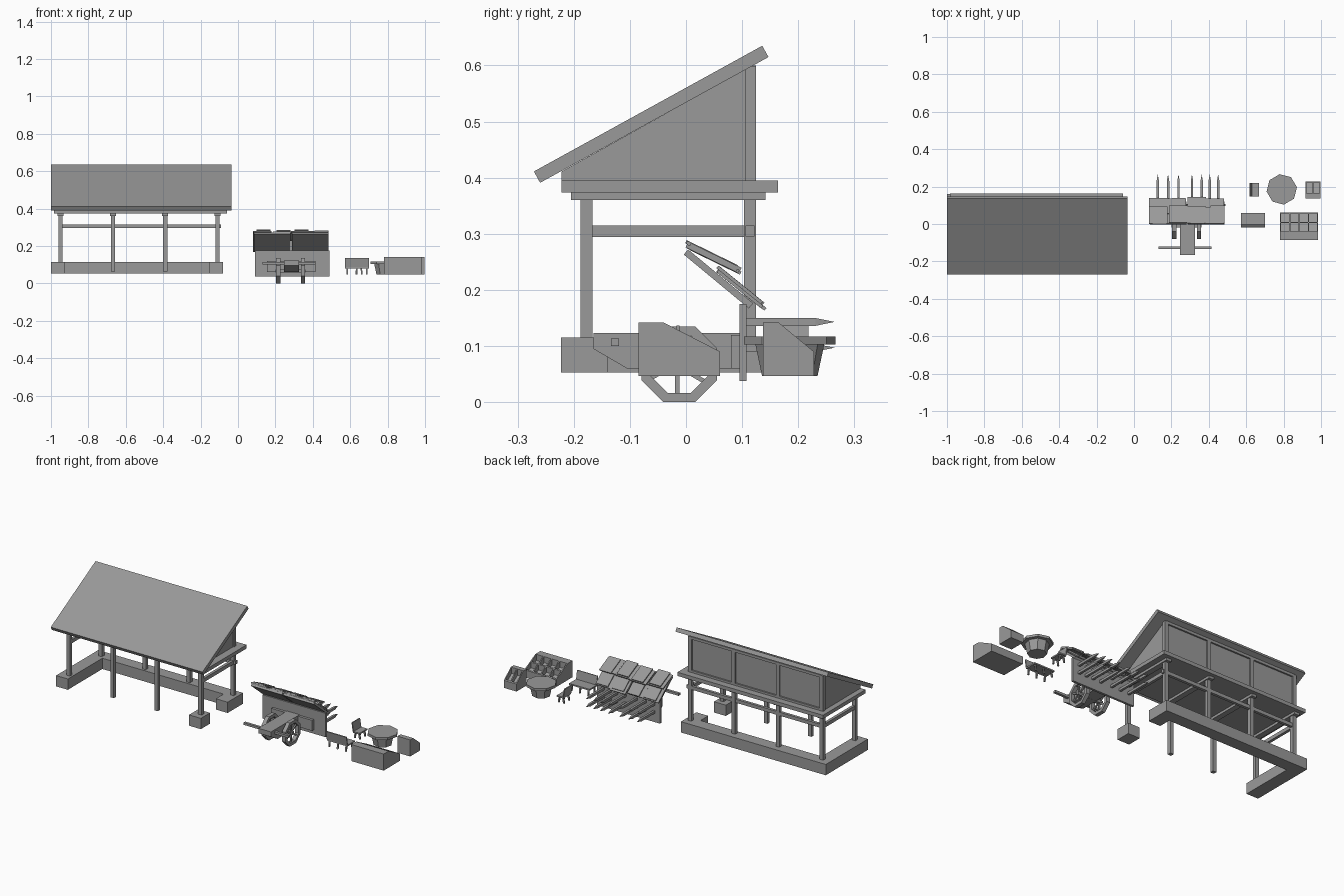
import bpy, bmesh, math, random
from mathutils import Vector, Matrix

random.seed(4)
cube = bpy.data.objects.get("Cube")
if cube:
    bpy.data.objects.remove(cube, do_unlink=True)

grey = bpy.data.materials.new("plain_grey")
grey.use_nodes = True
colour = (0.32, 0.32, 0.32, 1)
grey.diffuse_color = colour
grey.node_tree.nodes["Principled BSDF"].inputs["Base Color"].default_value = colour


def finish(name, bm):
    bmesh.ops.recalc_face_normals(bm, faces=bm.faces)
    mesh = bpy.data.meshes.new(name)
    bm.to_mesh(mesh)
    bm.free()
    mesh.materials.append(grey)
    obj = bpy.data.objects.new(name, mesh)
    bpy.context.collection.objects.link(obj)
    return obj


def prism(name, profile, x0, x1):
    """Extrude a (y, z) outline from x0 to x1."""
    bm = bmesh.new()
    face = bm.faces.new([bm.verts.new((x0, y, z)) for y, z in profile])
    ext = bmesh.ops.extrude_face_region(bm, geom=[face])
    verts = [v for v in ext["geom"] if isinstance(v, bmesh.types.BMVert)]
    bmesh.ops.translate(bm, verts=verts, vec=(x1 - x0, 0, 0))
    return finish(name, bm)


def box(name, x0, x1, y0, y1, z0, z1):
    return prism(name, [(y0, z0), (y1, z0), (y1, z1), (y0, z1)], x0, x1)


def plank(name, a, b, thick, x0, x1):
    """Sloped board with its underside running from a to b in the yz plane."""
    a, b = Vector(a), Vector(b)
    d = (b - a).normalized()
    n = Vector((-d.y, d.x)) * thick
    return prism(name, [a, b, b + n, a + n], x0, x1)


def octagon(name, x, y, z0, z1, r0, r1):
    bm = bmesh.new()
    bmesh.ops.create_cone(bm, cap_ends=True, segments=8, radius1=r0, radius2=r1, depth=z1 - z0)
    bmesh.ops.rotate(bm, verts=bm.verts, cent=(0, 0, 0), matrix=Matrix.Rotation(math.radians(8), 3, 'Z'))
    bmesh.ops.translate(bm, verts=bm.verts, vec=(x, y, (z0 + z1) / 2))
    return finish(name, bm)


# Shed foundation
box("foundation_back", -1, -0.08, 0.09, 0.16, 0.053, 0.115)
box("foundation_side", -1, -0.925, -0.223, 0.09, 0.053, 0.115)
box("foundation_return", -0.155, -0.08, 0.02, 0.09, 0.053, 0.115)
box("foundation_block", -0.155, -0.08, -0.223, -0.14, 0.053, 0.115)

# Shed posts, joists and wall studs
post_x = [-0.948, -0.669, -0.389, -0.11]
for i, x in enumerate(post_x):
    foot = 0.115 if i in (0, 3) else 0.063
    box("front_post", x - 0.011, x + 0.011, -0.188, -0.167, foot, 0.36)
    box("back_post", x - 0.011, x + 0.011, 0.103, 0.125, 0.115, 0.36)
    box("joist", x - 0.016, x + 0.016, -0.205, 0.142, 0.36, 0.374)
    box("wall_stud", x - 0.011, x + 0.011, 0.105, 0.125, 0.395, 0.598)

# Rails, loft floor and walls
box("back_rail", -0.94, -0.09, 0.106, 0.122, 0.295, 0.315)
for x in (post_x[0], post_x[3]):
    box("side_rail", x - 0.008, x + 0.008, -0.175, 0.122, 0.294, 0.315)
    prism("gable_wall", [(-0.222, 0.395), (0.115, 0.395), (0.115, 0.598), (-0.222, 0.411)], x - 0.006, x + 0.006)
box("loft_floor", -0.985, -0.06, -0.222, 0.164, 0.374, 0.395)
box("back_wall", post_x[0], post_x[3], 0.105, 0.116, 0.395, 0.595)
box("wall_sill", post_x[0], post_x[3], 0.105, 0.125, 0.395, 0.407)
box("wall_header", post_x[0], post_x[3], 0.105, 0.125, 0.585, 0.6)
plank("roof", (-0.26, 0.391), (0.147, 0.615), 0.023, -1, -0.036)

# Cart chassis
prism("cart_tongue", [(-0.165, 0.095), (-0.105, 0.06), (0.095, 0.06), (0.095, 0.123), (-0.165, 0.123)], 0.245, 0.325)
box("cart_handle", 0.13, 0.415, -0.134, -0.119, 0.1, 0.113)
box("cart_backing", 0.155, 0.415, 0.08, 0.096, 0.06, 0.12)
box("cart_shield", 0.09, 0.49, 0.095, 0.108, 0.038, 0.175)
wheel_y, wheel_z = -0.012, 0.0675
box("axle", 0.2, 0.36, wheel_y - 0.008, wheel_y + 0.008, wheel_z - 0.008, wheel_z + 0.008)


def rim_point(radius, step):
    a = math.pi / 8 + step * math.pi / 4
    return (wheel_y + radius * math.cos(a), wheel_z + radius * math.sin(a))


for x in (0.215, 0.347):
    for k in range(8):
        prism("wheel_rim", [rim_point(0.073, k), rim_point(0.073, k + 1),
                            rim_point(0.055, k + 1), rim_point(0.055, k)], x - 0.011, x + 0.011)
    for angle in (30, 90, 150):
        d = Vector((math.cos(math.radians(angle)), math.sin(math.radians(angle)))) * 0.06
        c = Vector((wheel_y, wheel_z))
        plank("wheel_spoke", c - d, c + d, 0.008, x - 0.004, x + 0.004)

# Sloped shield boards with overlapping shingles
for x0, x1 in ((0.085, 0.282), (0.288, 0.485)):
    plank("sloped_board", (-0.004, 0.263), (0.112, 0.167), 0.012, x0, x1)
for i in range(4):
    x = 0.082 + i * 0.101
    for name, a, b in (("lower_shingle", (0.058, 0.229), (0.137, 0.165)),
                       ("upper_shingle", (0.002, 0.274), (0.092, 0.23))):
        for layer in range(2):
            j = random.uniform(-0.005, 0.005)
            lift = layer * 0.007
            start = x + j + layer * 0.02
            plank(name, (a[0] + j, a[1] + lift - j * 0.7), (b[0] + j, b[1] + lift - j * 0.7),
                  0.006, start, min(start + 0.099 - layer * 0.025, 0.49))


# Pointed stakes
def stake(x, z):
    bm = bmesh.new()
    bmesh.ops.create_cube(bm, size=1)
    bmesh.ops.scale(bm, verts=bm.verts, vec=(0.013, 0.125, 0.014))
    bmesh.ops.translate(bm, verts=bm.verts, vec=(x, 0.168, z))
    end = max(bm.faces, key=lambda f: f.calc_center_median().y)
    tip = bmesh.ops.poke(bm, faces=[end])["verts"][0]
    tip.co.y = 0.265
    finish("stake", bm)


for x in (0.127, 0.182, 0.238, 0.31, 0.362, 0.405, 0.45):
    for z in (0.143, 0.097):
        stake(x, z)


# Display crates with sloping compartments
def crate(name, x0, x1, y0, yl, y1, columns, rows):
    low, high, lip = 0.047, 0.142, 0.09
    wall = 0.006
    box(name + "_ledge", x0, x1, y0, yl, low, high)
    prism(name + "_floor", [(yl, low), (y1, low), (y1, lip - 0.028), (yl, high - 0.035)], x0, x1)
    for i in range(columns + 1):
        x = x0 + (x1 - x0 - wall) * i / columns
        prism(name + "_divider", [(yl, low), (y1, low), (y1, lip), (yl, high)], x, x + wall)
    for r in range(1, rows + 1):
        y = yl + (y1 - yl) * r / rows
        slope = (high - lip) / (y1 - yl)
        top = high - slope * (y - yl)
        prism(name + "_shelf", [(y - wall, low), (y, low), (y, top), (y - wall, top + wall * slope)], x0, x1)


crate("large_crate", 0.78, 0.985, -0.085, -0.04, 0.061, 4, 2)
crate("small_crate", 0.917, 0.998, 0.137, 0.165, 0.228, 2, 1)

# Round table
octagon("table_top", 0.79, 0.185, 0.103, 0.117, 0.082, 0.082)
octagon("table_base", 0.79, 0.185, 0.047, 0.103, 0.05, 0.062)


# Bench and chair, backrest on the -y side before turning
def seat(name, cx, cy, width, depth, turn, legs):
    w, d = width / 2, depth / 2
    parts = [box(name + "_seat", -w, w, -d + 0.01, d, 0.08, 0.088),
             plank(name + "_backrest", (-d + 0.014, 0.088), (-d + 0.006, 0.137), 0.006, -w, w)]
    for i in range(legs):
        x = -w + 0.012 + (width - 0.024) * i / (legs - 1)
        for y, splay in ((-d + 0.018, -0.004), (d - 0.01, 0.004)):
            parts.append(prism(name + "_leg", [(y + splay - 0.004, 0.047), (y + splay + 0.004, 0.047),
                                               (y + 0.004, 0.08), (y - 0.004, 0.08)], x - 0.004, x + 0.004))
    place = Matrix.Translation((cx, cy, 0)) @ Matrix.Rotation(turn, 4, 'Z')
    for p in parts:
        p.data.transform(place)


seat("bench", 0.636, 0.021, 0.13, 0.078, 0, 3)
seat("chair", 0.643, 0.183, 0.07, 0.052, -math.pi / 2, 2)
